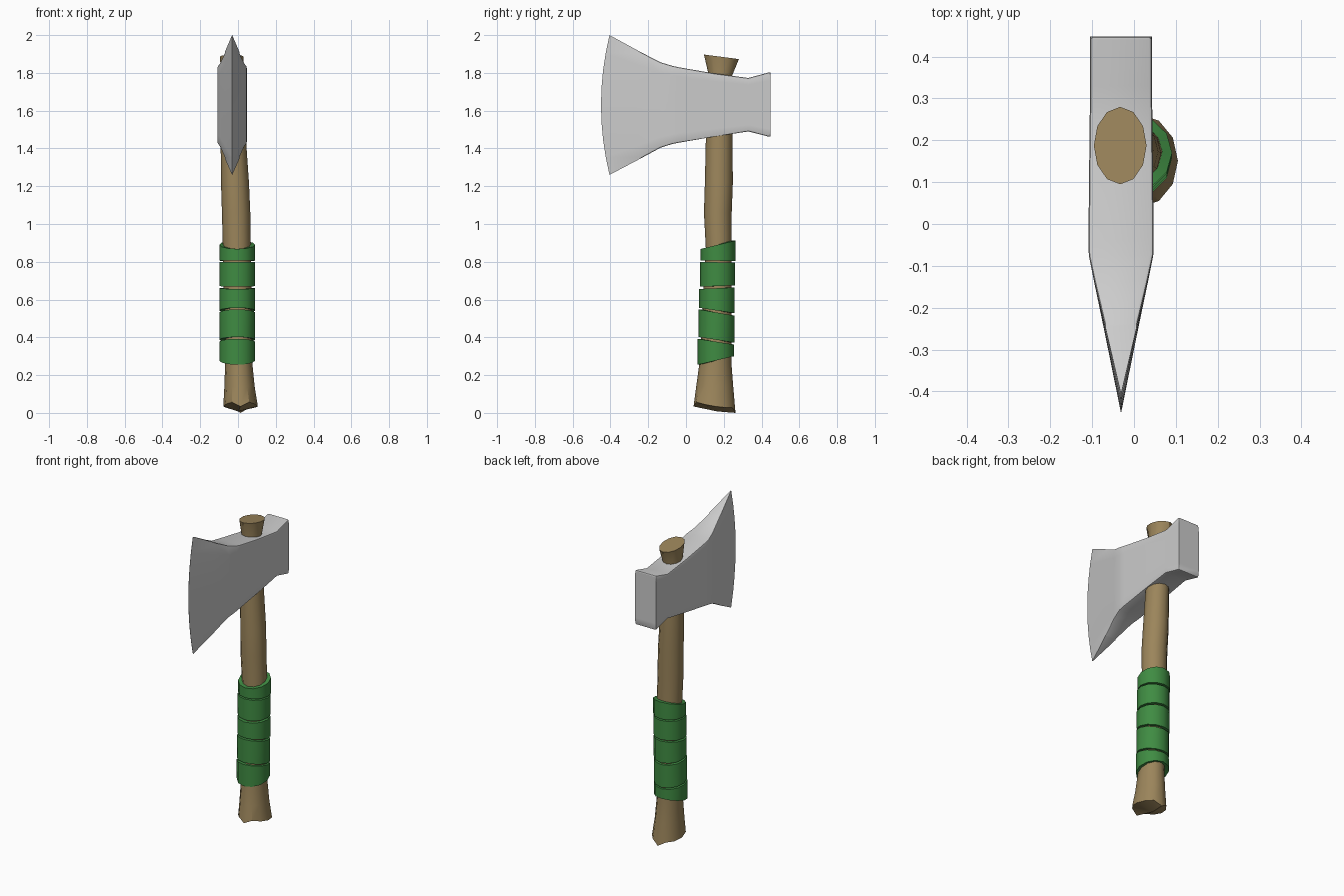
import bpy, bmesh
from math import sin, cos, pi

if "Cube" in bpy.data.objects:
    bpy.data.objects.remove(bpy.data.objects["Cube"])


def material(name, rgb):
    m = bpy.data.materials.new(name)
    m.diffuse_color = (*rgb, 1)
    m.use_nodes = True
    m.node_tree.nodes["Principled BSDF"].inputs["Base Color"].default_value = m.diffuse_color
    return m


def finish(bm, name, mat=None, angle=0.6):
    bmesh.ops.recalc_face_normals(bm, faces=bm.faces)
    me = bpy.data.meshes.new(name)
    bm.to_mesh(me)
    bm.free()
    ob = bpy.data.objects.new(name, me)
    bpy.context.collection.objects.link(ob)
    if mat:
        me.materials.append(mat)
    bpy.ops.object.select_all(action='DESELECT')
    ob.select_set(True)
    bpy.context.view_layer.objects.active = ob
    bpy.ops.object.shade_smooth_by_angle(angle=angle)
    return ob


def bridge(bm, a, b):
    n = len(a)
    return [bm.faces.new((a[i], a[(i + 1) % n], b[(i + 1) % n], b[i])) for i in range(n)]


wood = material("wood", (0.33, 0.235, 0.105))
cloth = material("green_cloth", (0.05, 0.26, 0.055))
SIDES = 12
ANGLES = [2 * pi * i / SIDES for i in range(SIDES)]

# Handle: stacked oval sections (z, x min, x max, y min, y max)
sections = [
    (0.04, -0.078, 0.105, 0.040, 0.262),
    (0.14, -0.072, 0.088, 0.054, 0.250),
    (0.27, -0.068, 0.075, 0.072, 0.240),
    (0.87, -0.080, 0.068, 0.105, 0.242),
    (1.06, -0.085, 0.065, 0.095, 0.242),
    (1.22, -0.090, 0.058, 0.100, 0.248),
    (1.45, -0.092, 0.042, 0.105, 0.246),
    (1.78, -0.088, 0.022, 0.122, 0.242),
    (1.885, -0.096, 0.030, 0.095, 0.280),
]
bm = bmesh.new()
rings = []
for k, (z, x0, x1, y0, y1) in enumerate(sections):
    ring = []
    for a in ANGLES:
        dz = 0
        if k == 0:                       # chipped foot
            dz = -0.017 * sin(a) + 0.018 * cos(4 * a + pi) * (sin(a) ** 2) - 0.005
        elif k == len(sections) - 1:     # slanted top
            dz = -0.012 * sin(a)
        ring.append(bm.verts.new(((x0 + x1) / 2 + (x1 - x0) / 2 * cos(a),
                                  (y0 + y1) / 2 + (y1 - y0) / 2 * sin(a),
                                  max(z + dz, 0.0))))
    rings.append(ring)
for a, b in zip(rings, rings[1:]):
    bridge(bm, a, b)
bm.faces.new(rings[-1])
tip = bm.verts.new((0.0, 0.165, 0.008))
for i in range(SIDES):
    bm.faces.new((rings[0][i], tip, rings[0][(i + 1) % SIDES]))
finish(bm, "handle", wood)

# Grip wrap: tilted bands (low front, low back, high front, high back)
bands = [
    (0.255, 0.300, 0.392, 0.362),
    (0.402, 0.372, 0.548, 0.515),
    (0.556, 0.528, 0.656, 0.664),
    (0.668, 0.675, 0.800, 0.795),
    (0.806, 0.805, 0.868, 0.912),
]
for n, (lf, lb, hf, hb) in enumerate(bands):
    bm = bmesh.new()
    cy = 0.158 + 0.003 * n
    rx, ry = 0.095, 0.096 - 0.001 * n
    loops = []
    for f, s, inset in ((lf, lb, 0.03), (lf, lb, 0), (hf, hb, 0), (hf, hb, 0.03)):
        loops.append([bm.verts.new((-0.004 + (rx - inset) * cos(a),
                                    cy + (ry - inset) * sin(a),
                                    (f + s) / 2 + (s - f) / 2 * sin(a))) for a in ANGLES])
    for i in range(4):
        bridge(bm, loops[i], loops[(i + 1) % 4])
    finish(bm, "grip_band_%d" % (n + 1), cloth)

# Axe head: stations from poll to blade (y, z bottom, z top, half width, bow)
stations = [
    (0.448, 1.460, 1.805, 0.074, 0),
    (0.330, 1.490, 1.773, 0.074, 0),
    (0.150, 1.463, 1.797, 0.076, 0),
    (-0.040, 1.430, 1.830, 0.078, 0),
    (-0.075, 1.423, 1.838, 0.077, 0),
    (-0.135, 1.404, 1.856, 0.064, 0.005),
    (-0.240, 1.347, 1.910, 0.039, 0.020),
    (-0.405, 1.260, 2.000, 0.0005, 0.045),
]
CX, LEVELS = -0.031, 8
bm = bmesh.new()
rings = []
for y, zb, zt, hw, bow in stations:
    side = []
    for j in range(LEVELS + 1):
        t = 2 * j / LEVELS - 1
        side.append((y - bow * (1 - t * t), zb + (zt - zb) * (t + 1) / 2))
    rings.append([bm.verts.new((CX + hw, *p)) for p in side] +
                 [bm.verts.new((CX - hw, *p)) for p in reversed(side)])
for a, b in zip(rings, rings[1:]):
    bridge(bm, a, b)
N = 2 * (LEVELS + 1)
for ring in (rings[0], rings[-1]):
    for j in range(LEVELS):
        bm.faces.new((ring[j], ring[j + 1], ring[N - 2 - j], ring[N - 1 - j]))
# soften the poll rim and the long body edges
corners = (0, LEVELS, LEVELS + 1, N - 1)
edges = {bm.edges.get((rings[0][i], rings[0][(i + 1) % N])) for i in range(N)}
for a, b in zip(rings[:-2], rings[1:-1]):
    edges |= {bm.edges.get((a[c], b[c])) for c in corners}
bmesh.ops.bevel(bm, geom=list(edges), offset=0.008, segments=2, profile=0.5, affect='EDGES')
finish(bm, "axe_head", angle=0.5)
